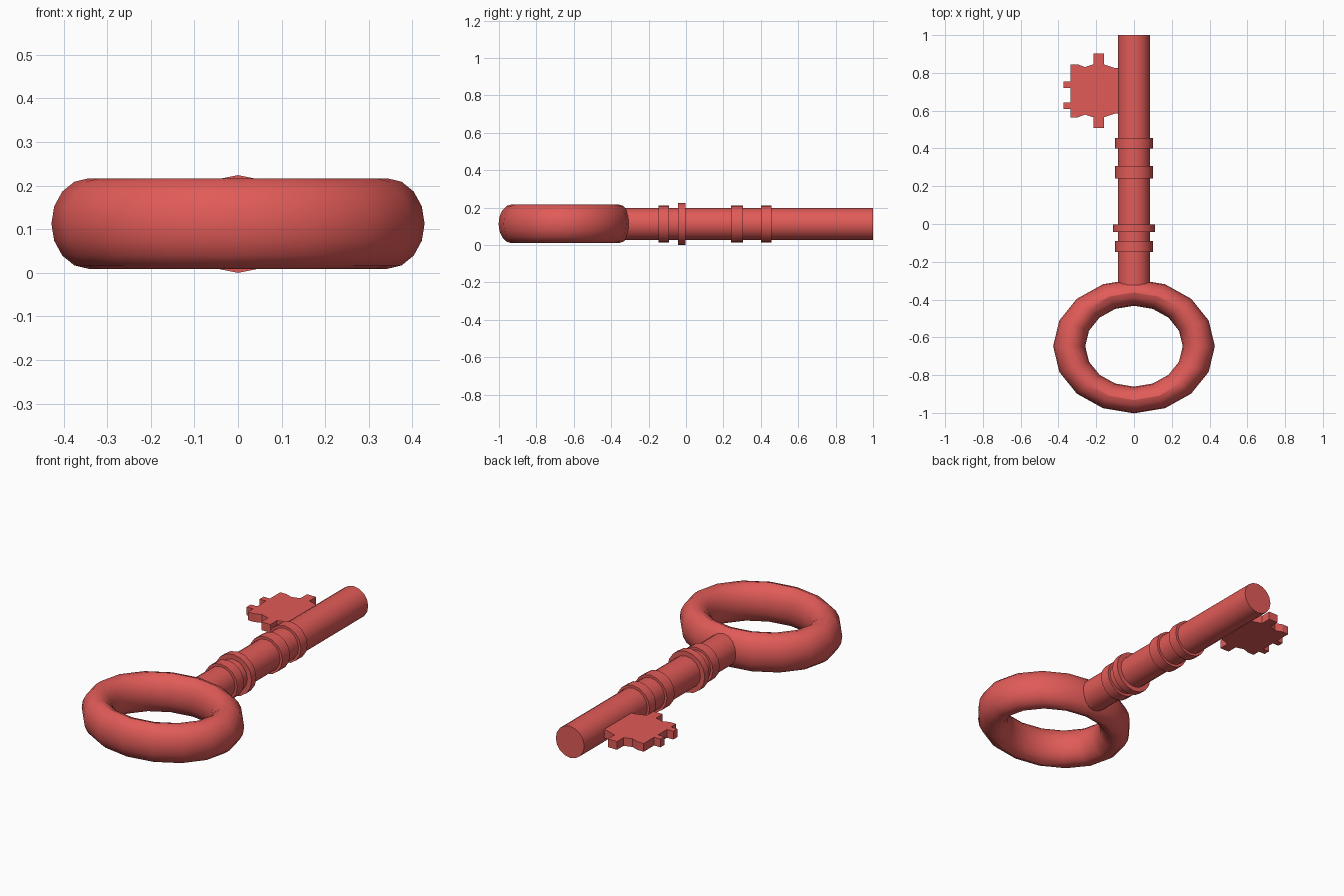
import bpy
import bmesh
import math

cube = bpy.data.objects.get("Cube")
if cube:
    bpy.data.objects.remove(cube)

AXIS_Z = 0.112

red = bpy.data.materials.new("Red")
red.use_nodes = True
colour = (0.75, 0.105, 0.097, 1)
red.diffuse_color = colour
red.node_tree.nodes["Principled BSDF"].inputs["Base Color"].default_value = colour


def finish(obj, name):
    obj.name = name
    obj.data.materials.append(red)
    bpy.ops.object.select_all(action="DESELECT")
    obj.select_set(True)
    bpy.context.view_layer.objects.active = obj
    bpy.ops.object.transform_apply(location=False, rotation=True, scale=True)
    bpy.ops.object.shade_smooth_by_angle(angle=math.radians(30))


def rod(name, start, end, radius):
    """Round section lying along y."""
    bpy.ops.mesh.primitive_cylinder_add(
        vertices=16, radius=radius, depth=end - start,
        location=(0, (start + end) / 2, AXIS_Z), rotation=(math.pi / 2, 0, 0))
    finish(bpy.context.object, name)


# Oval handle ring
bpy.ops.mesh.primitive_torus_add(
    major_segments=16, minor_segments=16, major_radius=0.343,
    minor_radius=0.085, location=(0, -0.647, AXIS_Z + 0.001))
ring = bpy.context.object
ring.scale = (1, 0.83, 1.22)
finish(ring, "handle_ring")

# Shaft and raised collars
rod("shaft", -0.34, 1.0, 0.086)
rod("lower_collar", -0.148, -0.09, 0.1)
rod("wide_collar", -0.042, -0.002, 0.112)
rod("middle_collar", 0.24, 0.306, 0.1)
rod("upper_collar", 0.4, 0.456, 0.1)

# Toothed bit: half outline as (x, distance from its centre line), mirrored
MIDDLE = 0.705
half = [(-0.04, 0.12), (-0.1, 0.12), (-0.16, 0.14), (-0.16, 0.197),
        (-0.215, 0.197), (-0.215, 0.14), (-0.26, 0.126), (-0.297, 0.14),
        (-0.336, 0.14)]
end_tooth = {1: (0.05, 0.016), -1: (0.061, 0.096)}
upper = half + [(-0.336, 0.05), (-0.374, 0.05), (-0.374, 0.016), (-0.336, 0.016)]
lower = half + [(-0.336, 0.096), (-0.374, 0.096), (-0.374, 0.061), (-0.336, 0.061)]
outline = [(x, MIDDLE + d) for x, d in upper]
outline += [(x, MIDDLE - d) for x, d in reversed(lower)]

bm = bmesh.new()
THICK = 0.045
face = bm.faces.new([bm.verts.new((x, y, AXIS_Z - THICK / 2)) for x, y in outline])
extruded = bmesh.ops.extrude_face_region(bm, geom=[face])
top = [v for v in extruded["geom"] if isinstance(v, bmesh.types.BMVert)]
bmesh.ops.translate(bm, verts=top, vec=(0, 0, THICK))
bmesh.ops.recalc_face_normals(bm, faces=bm.faces)
mesh = bpy.data.meshes.new("toothed_bit")
bm.to_mesh(mesh)
bm.free()
bit = bpy.data.objects.new("toothed_bit", mesh)
bpy.context.collection.objects.link(bit)
bit.data.materials.append(red)
